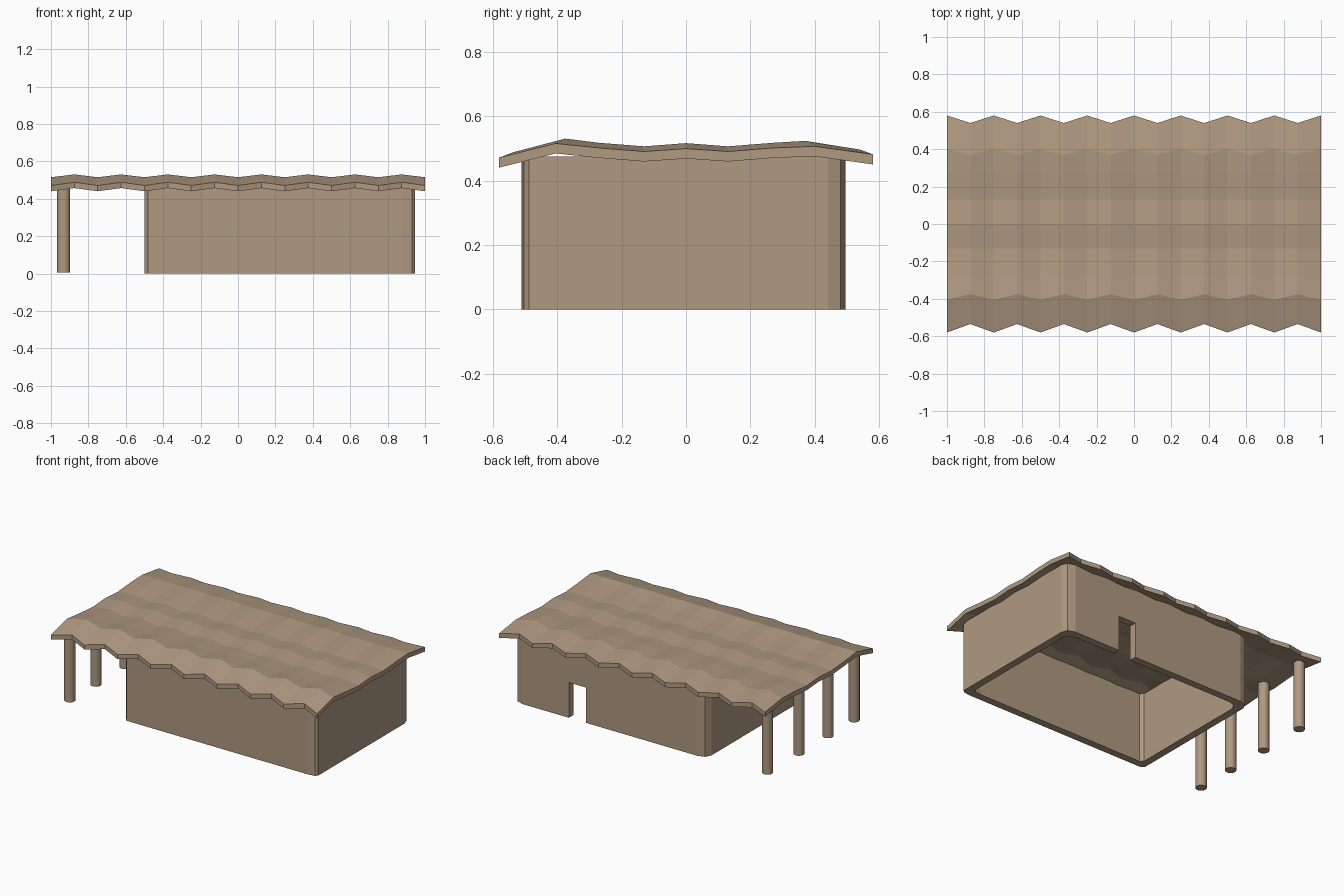
import bpy, bmesh

cube = bpy.data.objects.get("Cube")
if cube:
    bpy.data.objects.remove(cube, do_unlink=True)

# One clay colour for everything
clay = bpy.data.materials.new("tan_clay")
clay.use_nodes = True
COLOUR = (0.43, 0.32, 0.22, 1)
clay.diffuse_color = COLOUR
clay.node_tree.nodes["Principled BSDF"].inputs["Base Color"].default_value = COLOUR


def finish(name, bm):
    bmesh.ops.recalc_face_normals(bm, faces=bm.faces[:])
    mesh = bpy.data.meshes.new(name)
    bm.to_mesh(mesh)
    bm.free()
    mesh.materials.append(clay)
    obj = bpy.data.objects.new(name, mesh)
    bpy.context.collection.objects.link(obj)
    return obj


def extrude_up(bm, faces, height):
    new = bmesh.ops.extrude_face_region(bm, geom=faces)["geom"]
    verts = [g for g in new if isinstance(g, bmesh.types.BMVert)]
    bmesh.ops.translate(bm, verts=verts, vec=(0, 0, height))


# Roof: two alternating cross-sections (valley, crest) as (y, underside z)
VALLEY = [(-0.58, 0.44), (-0.405, 0.484), (-0.27, 0.47), (-0.13, 0.459), (0, 0.468),
          (0.13, 0.459), (0.27, 0.47), (0.40, 0.475), (0.58, 0.45)]
CREST = [(-0.535, 0.457), (-0.375, 0.499), (-0.27, 0.486), (-0.13, 0.475), (0, 0.485),
         (0.13, 0.475), (0.27, 0.486), (0.37, 0.492), (0.54, 0.465)]
WAVES = 16
bm = bmesh.new()
rows = []
for i in range(WAVES + 1):
    x = -1 + 2 * i / WAVES
    rows.append([bm.verts.new((x, y, z)) for y, z in (CREST if i % 2 else VALLEY)])
for a, b in zip(rows, rows[1:]):
    for j in range(len(a) - 1):
        bm.faces.new((a[j], b[j], b[j + 1], a[j + 1]))
extrude_up(bm, bm.faces[:], 0.031)
finish("roof", bm)

# Walls: hollow shell, open at the ground, with chamfered corners
OUTER = [(-0.48, -0.51), (0.88, -0.51), (0.93, -0.503), (0.945, -0.488),
         (0.945, 0.44), (0.93, 0.48), (0.88, 0.495), (-0.43, 0.495),
         (-0.48, 0.48), (-0.5, 0.44), (-0.5, -0.488)]
CX, CY, THICK = 0.2225, -0.0075, 0.05
SX, SY = 1 - THICK / 0.7225, 1 - THICK / 0.5025
INNER = [(CX + (x - CX) * SX, CY + (y - CY) * SY) for x, y in OUTER]
bm = bmesh.new()
out_loop = [bm.verts.new((x, y, 0)) for x, y in OUTER]
in_loop = [bm.verts.new((x, y, 0)) for x, y in INNER]
n = len(OUTER)
for i in range(n):
    k = (i + 1) % n
    bm.faces.new((out_loop[i], out_loop[k], in_loop[k], in_loop[i]))
extrude_up(bm, bm.faces[:], 0.475)
walls = finish("walls", bm)

# Doorway cut through the back wall
bm = bmesh.new()
bmesh.ops.create_cube(bm, size=1)
bmesh.ops.scale(bm, verts=bm.verts, vec=(0.13, 0.2, 0.5))
bmesh.ops.translate(bm, verts=bm.verts, vec=(0.47, 0.48, -0.01))
cutter = finish("doorway_cutter", bm)
cutter.hide_render = True
cutter.hide_set(True)
cutter.display_type = 'WIRE'
cut = walls.modifiers.new("doorway", 'BOOLEAN')
cut.operation = 'DIFFERENCE'
cut.solver = 'EXACT'
cut.object = cutter

# Porch posts
for i, y in enumerate((-0.475, -0.195, 0.118, 0.455)):
    bm = bmesh.new()
    bmesh.ops.create_cone(bm, cap_ends=True, segments=16, radius1=0.035, radius2=0.035, depth=0.465)
    bmesh.ops.translate(bm, verts=bm.verts, vec=(-0.932, y, 0.2385))
    post = finish(f"porch_post_{i + 1}", bm)
    bpy.ops.object.select_all(action='DESELECT')
    post.select_set(True)
    bpy.context.view_layer.objects.active = post
    bpy.ops.object.shade_smooth_by_angle()
